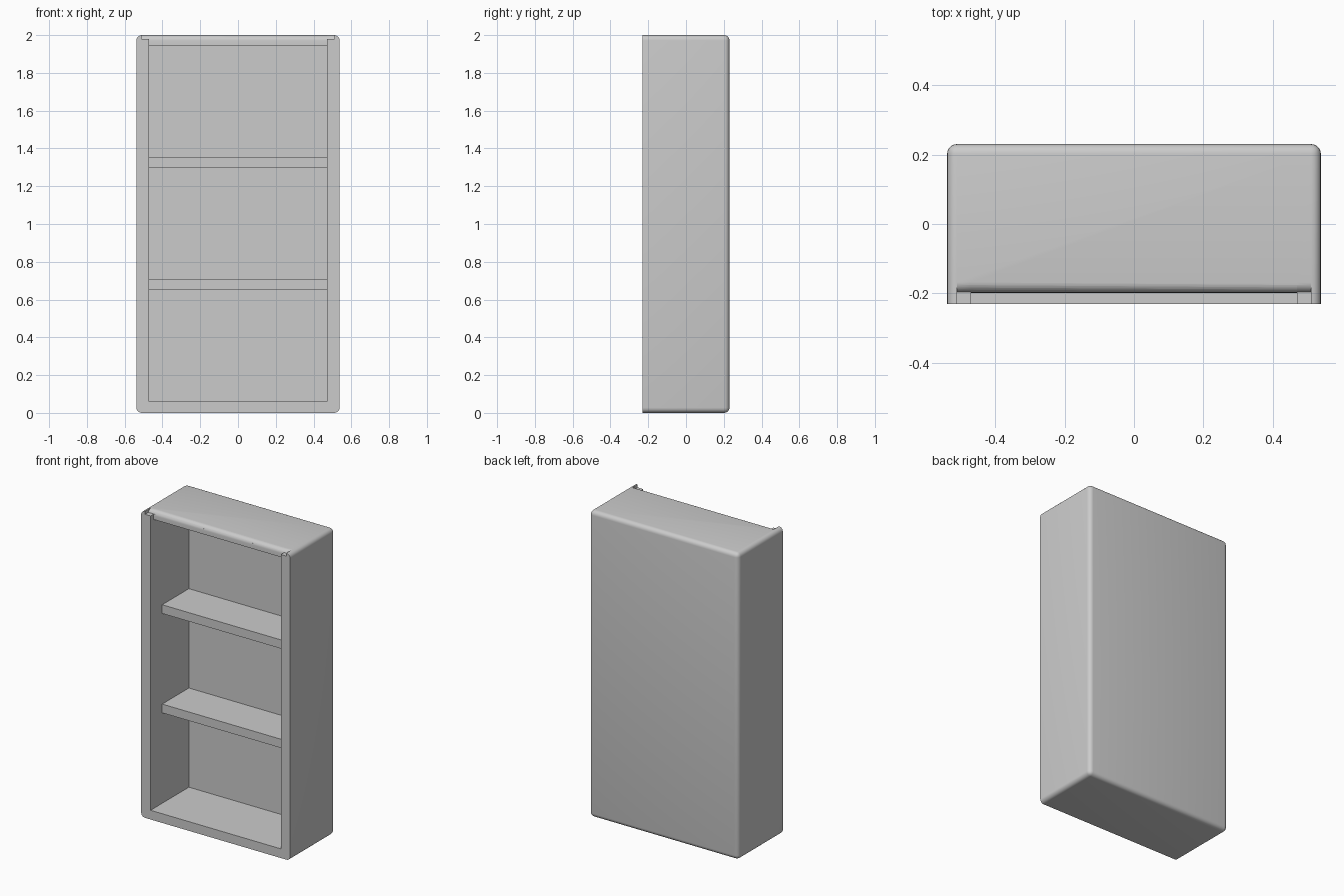
import bpy, bmesh, math

if "Cube" in bpy.data.objects:
    bpy.data.objects.remove(bpy.data.objects["Cube"])

W, D, H = 0.538, 0.23, 2.0      # half width, half depth, height
IN_X, BACK_Y = 0.47, 0.165      # inner half width, inner back wall
R = 0.028                       # outer edge rounding


def finish(bm, name):
    bmesh.ops.recalc_face_normals(bm, faces=bm.faces)
    me = bpy.data.meshes.new(name)
    bm.to_mesh(me)
    bm.free()
    ob = bpy.data.objects.new(name, me)
    bpy.context.collection.objects.link(ob)
    return ob


def prism(name, profile, hx):
    """Extrude a (y, z) outline from -hx to hx."""
    bm = bmesh.new()
    f = bm.faces.new([bm.verts.new((-hx, y, z)) for y, z in profile])
    ext = bmesh.ops.extrude_face_region(bm, geom=[f])["geom"]
    moved = [v for v in ext if isinstance(v, bmesh.types.BMVert)]
    bmesh.ops.translate(bm, verts=moved, vec=(2 * hx, 0, 0))
    return finish(bm, name)


def box(name, hx, y0, y1, z0, z1):
    return prism(name, [(y0, z0), (y1, z0), (y1, z1), (y0, z1)], hx)


def activate(ob):
    bpy.ops.object.select_all(action='DESELECT')
    ob.select_set(True)
    bpy.context.view_layer.objects.active = ob


def cut(ob, cutter):
    m = ob.modifiers.new("cut", 'BOOLEAN')
    m.operation, m.solver, m.object = 'DIFFERENCE', 'EXACT', cutter
    activate(ob)
    bpy.ops.object.modifier_apply(modifier=m.name)
    bpy.data.objects.remove(cutter)


# cabinet shell: every edge rounded except those around the front face
bm = bmesh.new()
bmesh.ops.create_cube(bm, size=1)
bmesh.ops.scale(bm, verts=bm.verts, vec=(2 * W, 2 * D, H))
bmesh.ops.translate(bm, verts=bm.verts, vec=(0, 0, H / 2))
edges = [e for e in bm.edges if any(v.co.y > 0 for v in e.verts)]
bmesh.ops.bevel(bm, geom=edges, offset=R, segments=5, profile=0.5, affect='EDGES')
cabinet = finish(bm, "cabinet")

# open interior
cut(cabinet, box("interior_cutter", IN_X, -0.4, BACK_Y, 0.06, 1.945))

# set-back top rail with a rounded front edge, leaving small corner steps
arc = [(-0.168 - 0.03 * math.sin(a), 1.97 + 0.03 * math.cos(a))
       for a in (math.radians(15 * i) for i in range(7))]
above = [(-0.4, 2.1), (-0.168, 2.1)]
upper = [p for p in arc if p[1] > 1.984] + [(-0.196, 1.98), (-0.4, 1.98)]
cut(cabinet, prism("step_cutter", upper + above, 0.51))
cut(cabinet, prism("rail_cutter", arc + [(-0.198, 1.9), (-0.4, 1.9)] + above, IN_X))

# two shelves, set back from the front
shelves = [box(f"shelf_{i + 1}", IN_X + 0.005, -0.11, BACK_Y + 0.005, z, z + 0.057)
           for i, z in enumerate((0.65, 1.298))]

for ob in [cabinet] + shelves:
    activate(ob)
    bpy.ops.object.shade_smooth_by_angle(angle=math.radians(35))
